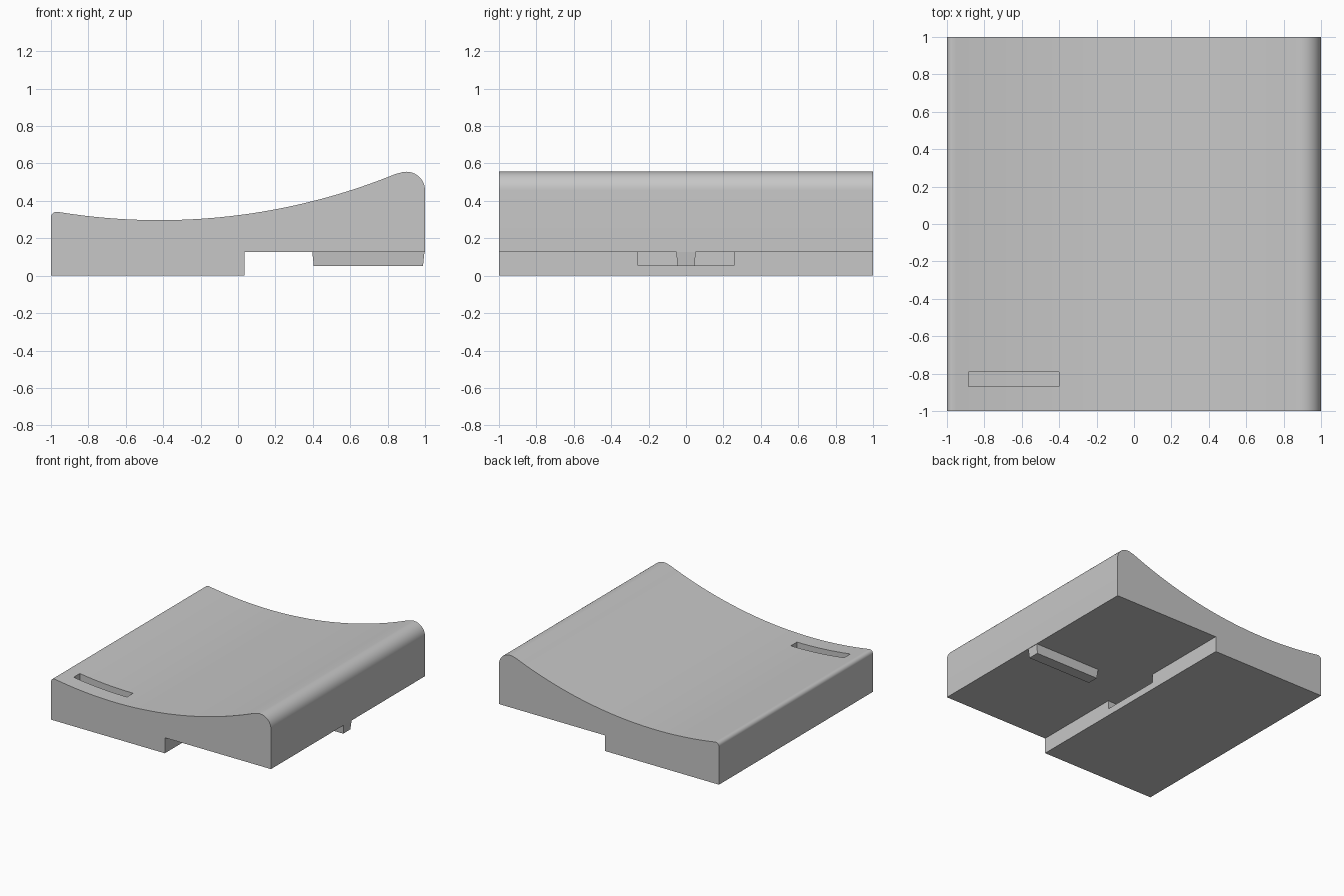
import bpy, bmesh
from math import sin, cos, radians, sqrt

if "Cube" in bpy.data.objects:
    bpy.data.objects.remove(bpy.data.objects["Cube"])

grey = bpy.data.materials.new("plain grey")
grey.use_nodes = True
colour = (0.57, 0.57, 0.57, 1)
grey.diffuse_color = colour
grey.node_tree.nodes["Principled BSDF"].inputs["Base Color"].default_value = colour


def make_object(name, bm):
    bmesh.ops.recalc_face_normals(bm, faces=bm.faces)
    mesh = bpy.data.meshes.new(name)
    bm.to_mesh(mesh)
    bm.free()
    mesh.materials.append(grey)
    obj = bpy.data.objects.new(name, mesh)
    bpy.context.collection.objects.link(obj)
    return obj


def extrude_profile(name, points, y0, y1):
    """Solid made by sweeping an x-z outline along y."""
    bm = bmesh.new()
    face = bm.faces.new([bm.verts.new((x, y0, z)) for x, z in points])
    swept = bmesh.ops.extrude_face_region(bm, geom=[face])["geom"]
    verts = [v for v in swept if isinstance(v, bmesh.types.BMVert)]
    bmesh.ops.translate(bm, verts=verts, vec=(0, y1 - y0, 0))
    return make_object(name, bm)


def arc(cx, cz, r, start, end, steps):
    angles = [radians(start + (end - start) * i / steps) for i in range(steps + 1)]
    return [(cx + r * cos(a), cz + r * sin(a)) for a in angles]


def dish(x):
    """Height of the hollow top surface."""
    r = 3.35
    return 0.297 + r - sqrt(r * r - (x + 0.42) ** 2)


def cut(body, cutter):
    mod = body.modifiers.new("cut", "BOOLEAN")
    mod.operation = "DIFFERENCE"
    mod.solver = "EXACT"
    mod.object = cutter
    bpy.context.view_layer.objects.active = body
    bpy.ops.object.modifier_apply(modifier=mod.name)
    bpy.data.objects.remove(cutter)


# Main body: stepped underside, rounded high edge, dished top, small rounded low edge
step_x, ceiling = 0.035, 0.128
outline = [(-1, 0), (step_x, 0), (step_x, ceiling), (1, ceiling)]
outline += arc(0.9, 0.456, 0.1, 0, 112, 14)
xs = [0.84 - 1.79 * i / 40 for i in range(41)]
outline += [(x, dish(x)) for x in xs]
outline += arc(-0.97, 0.312, 0.03, 90, 180, 5)
body = extrude_profile("body", outline, -1, 1)

# Narrow slot in the top, its floor following the dish
slot_x = [-0.885 + 0.485 * i / 10 for i in range(11)]
slot = [(x, dish(x) - 0.08) for x in slot_x] + [(-0.4, 0.6), (-0.885, 0.6)]
cut(body, extrude_profile("slot_cutter", slot, -0.87, -0.79))

# Recess in the step wall, level with the raised underside
recess = [(-0.12, 0.058), (0.1, 0.058), (0.1, ceiling), (-0.12, ceiling)]
cut(body, extrude_profile("recess_cutter", recess, -0.26, 0.26))

# Tapered rail below the raised underside
bm = bmesh.new()
bmesh.ops.create_cube(bm, size=1)
for v in bm.verts:
    low = v.co.z < 0
    half_length, half_width = (0.292, 0.046) if low else (0.3, 0.052)
    v.co.x = 0.697 + (half_length if v.co.x > 0 else -half_length)
    v.co.y = half_width if v.co.y > 0 else -half_width
    v.co.z = 0.052 if low else ceiling + 0.001
make_object("rail", bm)

# Smooth the curved surfaces and keep the corners crisp
bpy.ops.object.select_all(action="DESELECT")
body.select_set(True)
bpy.context.view_layer.objects.active = body
bpy.ops.object.shade_smooth_by_angle(angle=radians(30))
